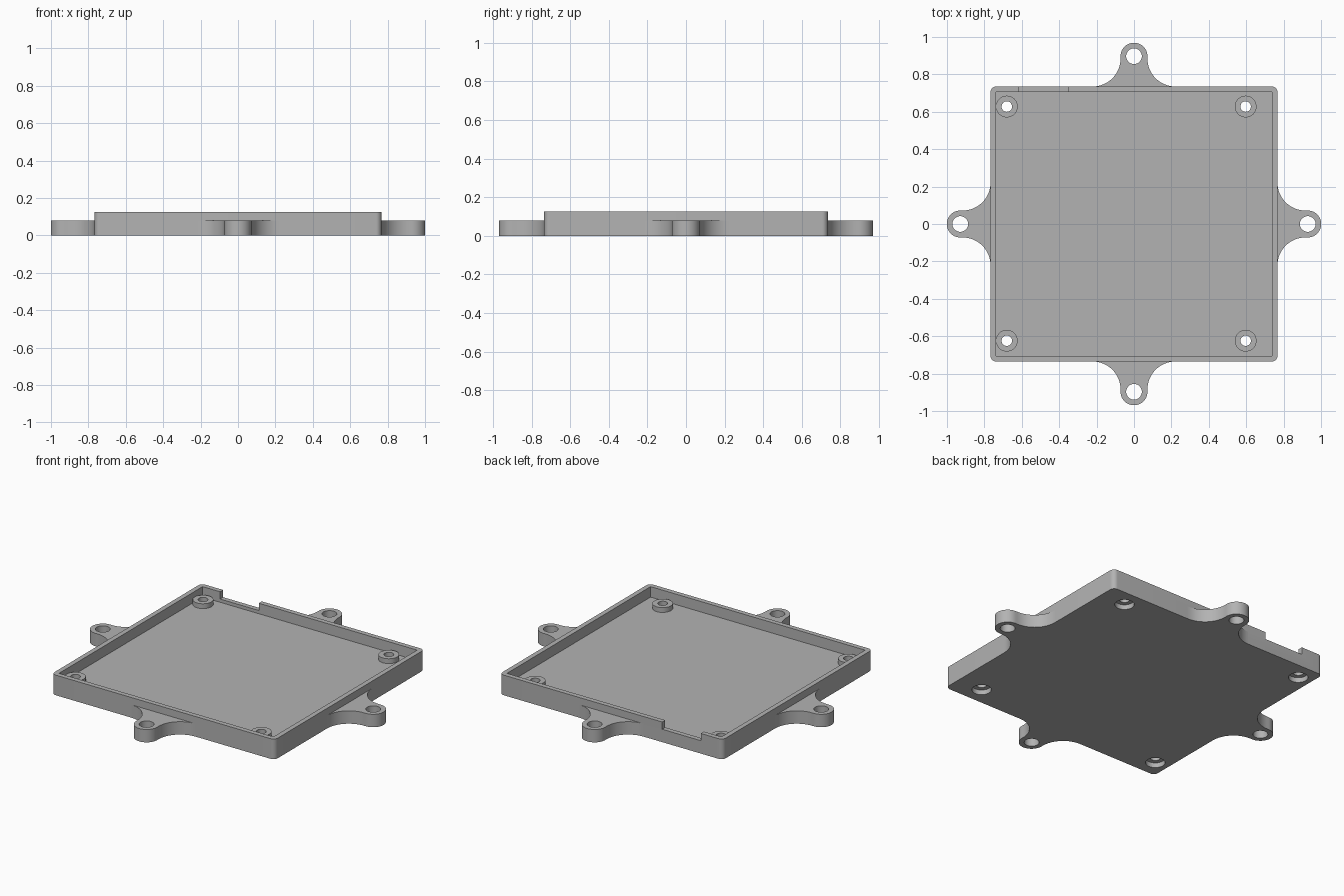
import bpy
import bmesh
from math import sin, cos, pi, radians
from mathutils import Matrix

cube = bpy.data.objects.get("Cube")
if cube:
    bpy.data.objects.remove(cube, do_unlink=True)

HALF_X, HALF_Y, HEIGHT = 0.767, 0.735, 0.125
WALL, FLOOR, CORNER = 0.03, 0.06, 0.03
POST_TOP, NOTCH_Z, EAR_H = 0.09, 0.08, 0.08
POSTS = [(x, y) for x in (-0.68, 0.597) for y in (-0.624, 0.628)]

grey = bpy.data.materials.new("plain grey")
grey.use_nodes = True
grey.diffuse_color = (0.45, 0.45, 0.45, 1)
grey.node_tree.nodes["Principled BSDF"].inputs["Base Color"].default_value = (0.45, 0.45, 0.45, 1)


def arc(cx, cy, r, start, end, steps):
    """Points along an arc, angles in degrees."""
    angles = [radians(start + (end - start) * i / steps) for i in range(steps + 1)]
    return [(cx + r * cos(a), cy + r * sin(a)) for a in angles]


def prism(name, outline, z0, z1):
    """Solid made by extruding a flat outline upward."""
    bm = bmesh.new()
    face = bm.faces.new([bm.verts.new((x, y, z0)) for x, y in outline])
    grown = bmesh.ops.extrude_face_region(bm, geom=[face])["geom"]
    top = [v for v in grown if isinstance(v, bmesh.types.BMVert)]
    bmesh.ops.translate(bm, verts=top, vec=(0, 0, z1 - z0))
    bmesh.ops.recalc_face_normals(bm, faces=bm.faces)
    mesh = bpy.data.meshes.new(name)
    bm.to_mesh(mesh)
    bm.free()
    mesh.materials.append(grey)
    obj = bpy.data.objects.new(name, mesh)
    bpy.context.collection.objects.link(obj)
    return obj


def box(name, x0, x1, y0, y1, z0, z1):
    return prism(name, [(x0, y0), (x1, y0), (x1, y1), (x0, y1)], z0, z1)


def cylinder(name, x, y, r, z0, z1):
    return prism(name, arc(x, y, r, 0, 360, 40)[:-1], z0, z1)


def combine(target, tool, operation):
    """Apply a boolean and discard the tool object."""
    bpy.context.view_layer.objects.active = target
    mod = target.modifiers.new("cut", "BOOLEAN")
    mod.operation, mod.solver, mod.object = operation, "EXACT", tool
    bpy.ops.object.modifier_apply(modifier=mod.name)
    bpy.data.objects.remove(tool, do_unlink=True)


def smooth(obj):
    bpy.ops.object.select_all(action="DESELECT")
    obj.select_set(True)
    bpy.context.view_layer.objects.active = obj
    bpy.ops.object.shade_smooth_by_angle(angle=radians(30))


# Open tray with rounded outer corners
outline = []
for sx, sy, start in ((1, 1, 0), (-1, 1, 90), (-1, -1, 180), (1, -1, 270)):
    outline += arc(sx * (HALF_X - CORNER), sy * (HALF_Y - CORNER), CORNER, start, start + 90, 8)
tray = prism("tray", outline, 0, HEIGHT)
ix, iy = HALF_X - WALL, HALF_Y - WALL
combine(tray, box("cavity", -ix, ix, -iy, iy, FLOOR, 0.3), "DIFFERENCE")

# Notch in the back wall
combine(tray, box("notch", -0.617, -0.351, iy - 0.01, HALF_Y + 0.1, NOTCH_Z, 0.3), "DIFFERENCE")

# Screw posts with through holes and wide recesses underneath
for x, y in POSTS:
    combine(tray, cylinder("post", x, y, 0.058, FLOOR - 0.01, POST_TOP), "UNION")
    combine(tray, cylinder("screw_hole", x, y, 0.028, -0.1, 0.3), "DIFFERENCE")
    combine(tray, cylinder("screw_recess", x, y, 0.055, -0.1, 0.03), "DIFFERENCE")
smooth(tray)

# Mounting ears: rounded tip flaring into the wall, one per side
EAR_R, REACH, FLARE = 0.072, 0.162, 0.15
ear_outline = (arc(REACH, 0, EAR_R, -90, 90, 24)
               + arc(FLARE, EAR_R + FLARE, FLARE, 270, 180, 20)
               + arc(FLARE, -EAR_R - FLARE, FLARE, 180, 90, 20))
for name, angle, offset in (("left_ear", 0, HALF_X), ("back_ear", 90, HALF_Y),
                            ("right_ear", 180, HALF_X), ("front_ear", 270, HALF_Y)):
    ear = prism(name, ear_outline, 0, EAR_H)
    combine(ear, cylinder("ear_hole", REACH, 0, 0.042, -0.1, 0.3), "DIFFERENCE")
    ear.data.transform(Matrix.Rotation(radians(angle), 4, "Z") @ Matrix.Translation((offset, 0, 0)))
    smooth(ear)
